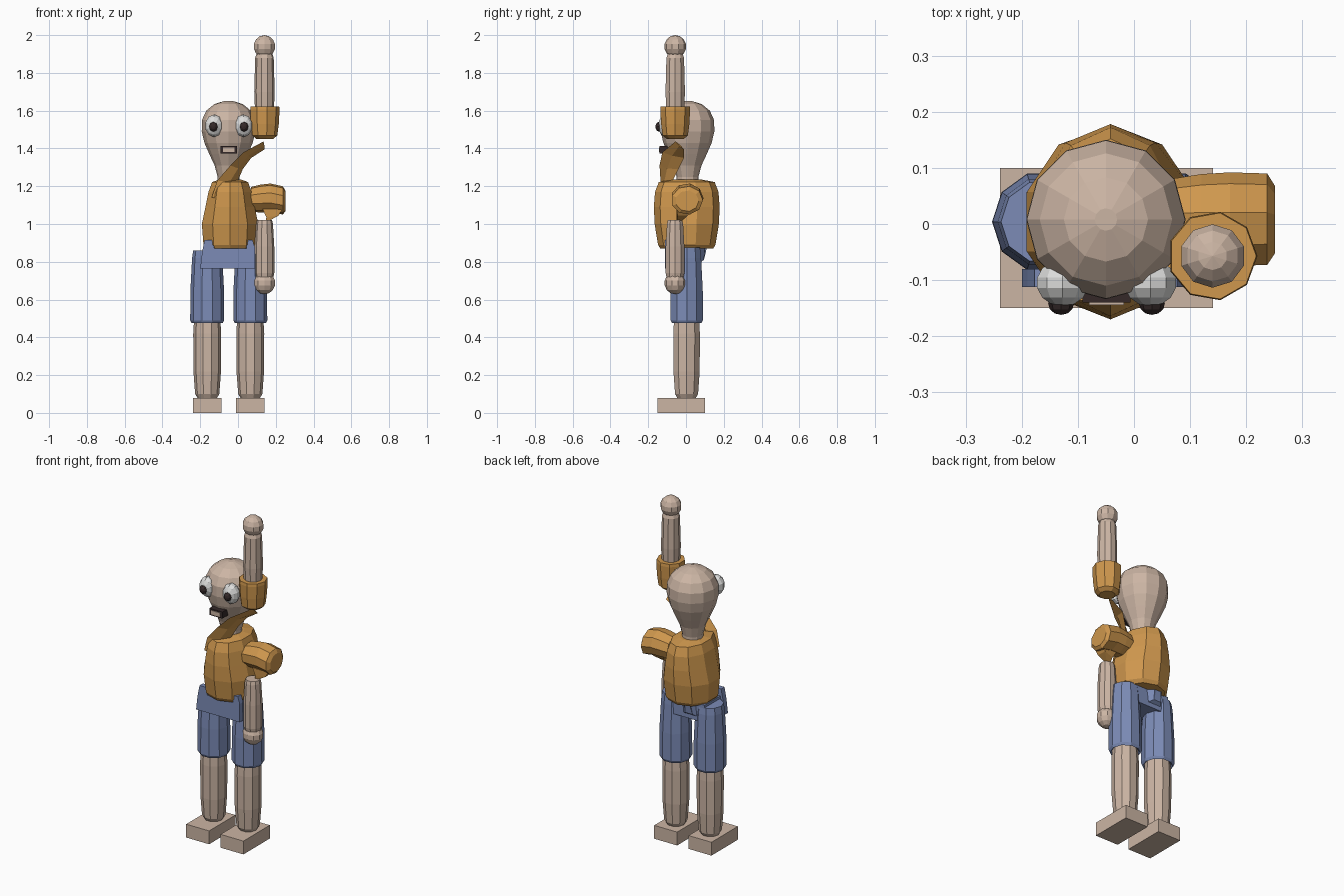
import bpy, bmesh, math
from mathutils import Vector, Matrix

if "Cube" in bpy.data.objects:
    bpy.data.objects.remove(bpy.data.objects["Cube"])


def material(name, rgb):
    m = bpy.data.materials.new(name)
    m.use_nodes = True
    m.diffuse_color = (*rgb, 1)
    b = m.node_tree.nodes["Principled BSDF"]
    b.inputs["Base Color"].default_value = (*rgb, 1)
    b.inputs["Roughness"].default_value = 0.8
    return m


skin = material("skin", (0.60, 0.46, 0.37))
orange = material("orange_cloth", (0.62, 0.31, 0.075))
blue = material("blue_cloth", (0.20, 0.26, 0.47))
white = material("eye_white", (0.72, 0.72, 0.71))
dark = material("dark_brown", (0.035, 0.022, 0.022))


def finish(name, bm, mat):
    bmesh.ops.recalc_face_normals(bm, faces=bm.faces)
    me = bpy.data.meshes.new(name)
    bm.to_mesh(me)
    bm.free()
    me.materials.append(mat)
    ob = bpy.data.objects.new(name, me)
    bpy.context.collection.objects.link(ob)
    return ob


def loft(name, sections, mat):
    """Skin a list of equal-length point loops and cap both ends."""
    bm = bmesh.new()
    rings = [[bm.verts.new(p) for p in s] for s in sections]
    n = len(rings[0])
    for a, b in zip(rings, rings[1:]):
        for i in range(n):
            j = (i + 1) % n
            bm.faces.new((a[i], a[j], b[j], b[i]))
    bm.faces.new(rings[0])
    bm.faces.new(rings[-1])
    return finish(name, bm, mat)


def lathe(name, center, profile, mat, sides=10, turn=0.0):
    """Stack of elliptical rings; profile rows are (z, rx, ry)."""
    cx, cy = center
    angles = [math.tau * i / sides + turn for i in range(sides)]
    return loft(name, [[(cx + rx * math.cos(a), cy + ry * math.sin(a), z) for a in angles]
                       for z, rx, ry in profile], mat)


def tube(name, center, rows, mat, sides=10, turn=0.0):
    return lathe(name, center, [(z, r, r) for z, r in rows], mat, sides, turn)


def ball(name, pos, size, mat, axis="Z", seg=10, rings=7):
    bm = bmesh.new()
    bmesh.ops.create_uvsphere(bm, u_segments=seg, v_segments=rings, radius=1)
    if axis == "Y":
        bm.transform(Matrix.Rotation(math.pi / 2, 4, "X"))
    bm.transform(Matrix.Translation(pos) @ Matrix.Diagonal((*size, 1)))
    return finish(name, bm, mat)


def box(name, lo, hi, mat):
    lo, hi = Vector(lo), Vector(hi)
    bm = bmesh.new()
    bmesh.ops.create_cube(bm, size=1)
    bm.transform(Matrix.Translation((lo + hi) / 2) @ Matrix.Diagonal((*(hi - lo), 1)))
    return finish(name, bm, mat)


# Feet, legs and shorts legs
for side, x, top in (("right", -0.163, 0.86), ("left", 0.065, 0.875)):
    box(side + "_foot", (x - 0.076, -0.15, 0), (x + 0.076, 0.1, 0.08), skin)
    tube(side + "_leg", (x, 0.003),
         [(0.08, 0.052), (0.1, 0.064), (0.22, 0.073), (0.42, 0.074), (0.55, 0.066)], skin)
    tube(side + "_shorts_leg", (x, 0.004),
         [(0.49, 0.068), (0.475, 0.082), (0.49, 0.09), (0.65, 0.089), (0.82, 0.08), (top, 0.074)], blue)

# Shorts hips: core, front panel with two strap points, back point
box("shorts_hips", (-0.175, -0.075, 0.77), (0.075, 0.075, 0.875), blue)
panel = [(-0.2, 0.765), (0.09, 0.765), (0.09, 0.875), (0.077, 0.915), (0.045, 0.915),
         (0.045, 0.87), (-0.125, 0.87), (-0.135, 0.915), (-0.177, 0.915), (-0.19, 0.85)]
loft("shorts_front_panel", [[(x, y, z) for x, z in panel] for y in (-0.112, -0.08)], blue)
loft("shorts_back_point", [
    [(-0.14, 0.05, 0.78), (-0.01, 0.05, 0.78), (-0.02, 0.07, 0.875), (-0.12, 0.07, 0.875)],
    [(-0.11, 0.095, 0.81), (-0.06, 0.095, 0.81), (-0.06, 0.1, 0.87), (-0.1, 0.1, 0.87)],
    [(-0.095, 0.105, 0.9), (-0.08, 0.105, 0.9), (-0.08, 0.12, 0.915), (-0.095, 0.12, 0.915)]], blue)

# Shirt body and collar
lathe("shirt_body", (-0.042, 0.004),
      [(0.87, 0.13, 0.14), (0.89, 0.148, 0.152), (1.0, 0.157, 0.17), (1.09, 0.137, 0.174),
       (1.17, 0.12, 0.168), (1.222, 0.1, 0.148), (1.235, 0.062, 0.08)],
      orange, sides=10, turn=math.pi / 10)

# Shirt cloth stretched up towards the raised arm
upper = [(-0.14, -0.12, 1.14), (-0.11, -0.135, 1.23), (-0.04, -0.14, 1.31), (0.03, -0.125, 1.38), (0.135, -0.055, 1.437)]
lower = [(0.01, -0.1, 1.14), (0.0, -0.07, 1.23), (0.025, -0.04, 1.29), (0.07, -0.01, 1.35), (0.14, -0.01, 1.395)]
sections = []
for k, (u, l) in enumerate(zip(upper, lower)):
    u, l = Vector(u), Vector(l)
    bulge = Vector((0.6, -0.7, -0.4)) * (0.024 - 0.005 * k)
    mid = (u + l) / 2
    sections.append([u, mid + bulge, l, mid - bulge])
loft("stretched_shirt_cloth", sections, orange)

# Head and neck
tube("head", (-0.05, 0.008),
     [(1.2, 0.058), (1.25, 0.058), (1.31, 0.074), (1.37, 0.102), (1.43, 0.128), (1.49, 0.142),
      (1.55, 0.141), (1.6, 0.118), (1.635, 0.075), (1.652, 0.02)],
     skin, sides=12, turn=math.pi / 2)

# Eyes and pupils
for side, x, px in (("right", -0.127, -0.13), ("left", 0.029, 0.032)):
    ball(side + "_eye", (x, -0.105, 1.52), (0.049, 0.042, 0.061), white, "Y")
    ball(side + "_pupil", (px, -0.142, 1.515), (0.023, 0.02, 0.026), dark, "Y", seg=8, rings=6)

# Mouth with a pale inner plate
box("mouth", (-0.092, -0.14, 1.372), (-0.006, -0.06, 1.412), dark)
box("mouth_inner_plate", (-0.08, -0.144, 1.38), (-0.018, -0.138, 1.404), skin)

# Raised arm with sleeve
raised = (0.14, -0.057)
tube("raised_sleeve", raised,
     [(1.45, 0.045), (1.468, 0.068), (1.53, 0.076), (1.605, 0.08), (1.622, 0.078), (1.622, 0.06)], orange, 9)
tube("raised_arm", raised, [(1.6, 0.05), (1.7, 0.054), (1.88, 0.049), (1.9, 0.042)], skin)
ball("raised_hand", (*raised, 1.94), (0.06, 0.058, 0.06), skin)

# Hanging arm
hanging = (0.14, -0.058)
tube("hanging_arm", hanging, [(0.72, 0.048), (0.74, 0.052), (0.88, 0.052), (1.0, 0.045), (1.02, 0.04)], skin)
ball("hanging_hand", (*hanging, 0.688), (0.06, 0.056, 0.06), skin)

# Sideways sleeve with its torn flap
sleeve = []
for x, z, r in ((0.07, 1.13, 0.075), (0.12, 1.135, 0.083), (0.17, 1.138, 0.086), (0.238, 1.125, 0.084), (0.252, 1.122, 0.062)):
    sleeve.append([(x + 0.12 * (z - 1.13), r * math.cos(a) + 0.006, z + 0.9 * r * math.sin(a))
                   for a in (math.tau * i / 9 for i in range(9))])
loft("sideways_sleeve", sleeve, orange)
loft("sleeve_flap", [
    [(0.13, -0.05, 1.08), (0.235, -0.05, 1.08), (0.235, 0.03, 1.08), (0.13, 0.03, 1.08)],
    [(0.15, -0.05, 1.035), (0.215, -0.045, 1.045), (0.21, 0.01, 1.045), (0.15, 0.0, 1.035)],
    [(0.145, -0.05, 1.01), (0.17, -0.045, 1.02), (0.168, -0.03, 1.02), (0.145, -0.03, 1.01)]], orange)
